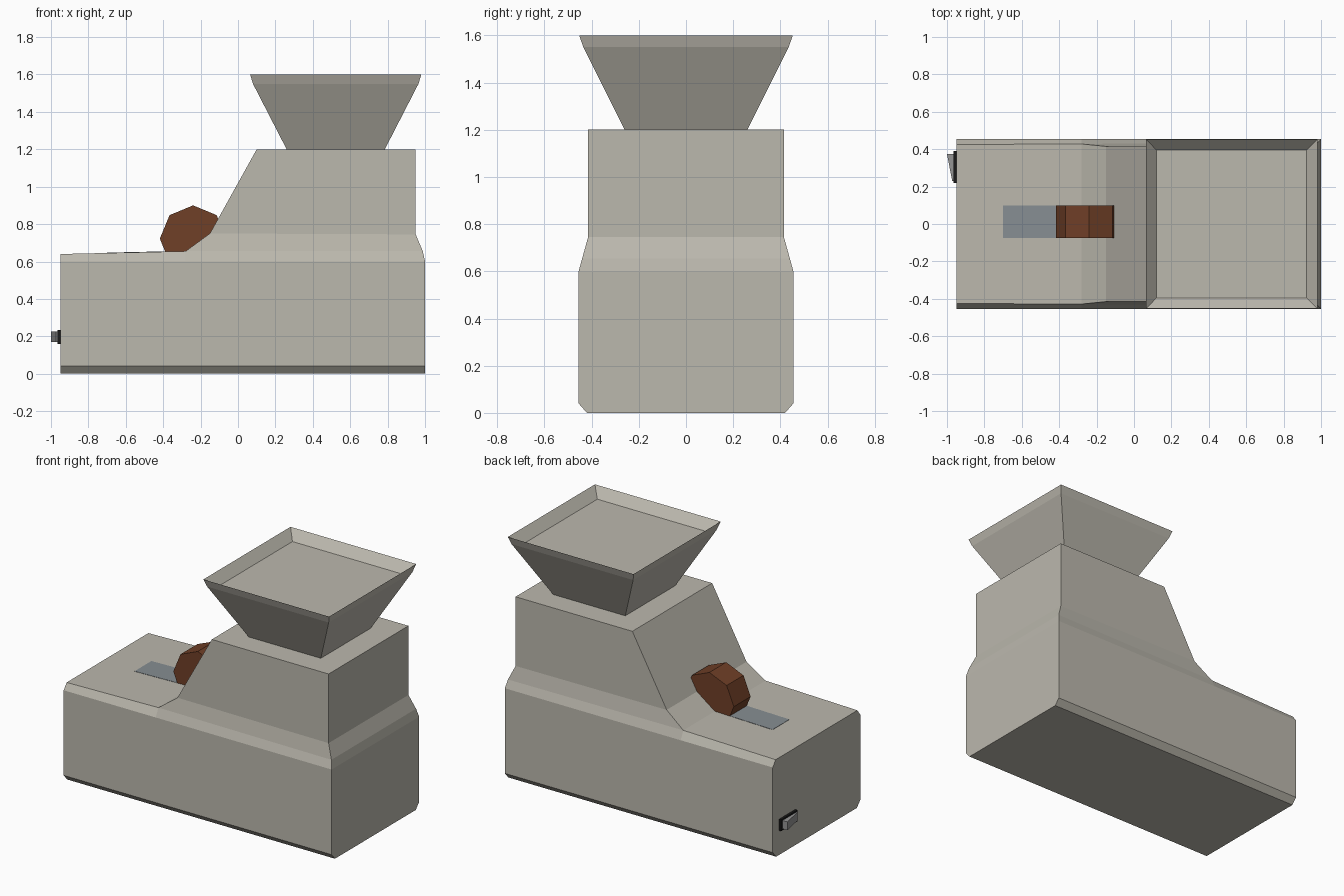
import bpy, bmesh, math

if "Cube" in bpy.data.objects:
    bpy.data.objects.remove(bpy.data.objects["Cube"])


def material(name, rgb):
    m = bpy.data.materials.new(name)
    m.diffuse_color = (*rgb, 1)
    m.use_nodes = True
    m.node_tree.nodes["Principled BSDF"].inputs["Base Color"].default_value = m.diffuse_color
    return m


CASE = material("warm_grey", (0.50, 0.48, 0.42))
BROWN = material("brown", (0.16, 0.05, 0.02))
SLATE = material("slate", (0.24, 0.27, 0.29))
BLACK = material("black", (0.01, 0.01, 0.01))
METAL = material("switch_grey", (0.30, 0.30, 0.30))


def finish(name, bm, mat):
    bmesh.ops.recalc_face_normals(bm, faces=bm.faces)
    me = bpy.data.meshes.new(name)
    bm.to_mesh(me)
    bm.free()
    me.materials.append(mat)
    ob = bpy.data.objects.new(name, me)
    bpy.context.collection.objects.link(ob)
    return ob


def prism(name, base, shift, mat):
    """Extrude a closed outline of 3D points along a vector."""
    bm = bmesh.new()
    face = bm.faces.new([bm.verts.new(p) for p in base])
    new = bmesh.ops.extrude_face_region(bm, geom=[face])["geom"]
    bmesh.ops.translate(bm, vec=shift, verts=[v for v in new if isinstance(v, bmesh.types.BMVert)])
    return finish(name, bm, mat)


# Housing: one side's corners, mirrored in y and bridged across
side = {
    "a": (-.95, .42, 0), "b": (1, .42, 0), "c": (-.95, .455, .04), "d": (1, .455, .04),
    "e": (-.95, .455, .60), "f": (-.28, .455, .60), "g": (1, .455, .60),
    "h": (-.95, .425, .64), "i": (-.28, .428, .655), "j": (.988, .44, .655),
    "k": (-.15, .415, .75), "l": (.95, .415, .745), "m": (.10, .415, 1.2), "n": (.95, .415, 1.2),
}
bm = bmesh.new()
left = {k: bm.verts.new(p) for k, p in side.items()}
right = {k: bm.verts.new((x, -y, z)) for k, (x, y, z) in side.items()}
for half in (left, right):
    for keys in ("abdc", "cdgfe", "efih", "fgji", "ijlk", "klnm"):
        bm.faces.new([half[k] for k in keys])
for keys in ("aceh", "hi", "ik", "km", "mn", "nl", "lj", "jg", "gdb", "ba"):
    bm.faces.new([left[k] for k in keys] + [right[k] for k in reversed(keys)])
finish("housing", bm, CASE)

# Hopper: rectangular rings (x0, x1, half depth, z), from base over the rim to the floor
rings = [(.26, .785, .26, 1.2), (.08, .965, .435, 1.55), (.065, .98, .453, 1.6), (.12, .922, .395, 1.54)]
bm = bmesh.new()
loops = [[bm.verts.new(p) for p in ((x0, -y, z), (x1, -y, z), (x1, y, z), (x0, y, z))]
         for x0, x1, y, z in rings]
for lo, hi in zip(loops, loops[1:]):
    for i in range(4):
        j = (i + 1) % 4
        bm.faces.new((lo[i], lo[j], hi[j], hi[i]))
bm.faces.new(loops[0])
bm.faces.new(loops[-1])
finish("hopper", bm, CASE)

# Octagonal adjusting wheel sunk into the slope
octagon = [(-.24 + .178 * math.cos(k * math.pi / 4), -.075, .722 + .178 * math.sin(k * math.pi / 4))
           for k in range(8)]
prism("adjusting_wheel", octagon, (0, .175, 0), BROWN)

# Inlaid plate in front of the wheel
prism("deck_plate", [(-.70, -.075, .63), (-.38, -.075, .63), (-.38, -.075, .6545), (-.70, -.075, .6475)],
      (0, .175, 0), SLATE)

# Power switch: backing frame and wedge rocker
prism("switch_frame", [(-.94, .22, .16), (-.965, .22, .16), (-.965, .39, .16), (-.94, .39, .16)],
      (0, 0, .075), BLACK)
prism("switch_rocker", [(-.95, .23, .17), (-.972, .23, .17), (-1, .375, .17), (-.95, .375, .17)],
      (0, 0, .055), METAL)
